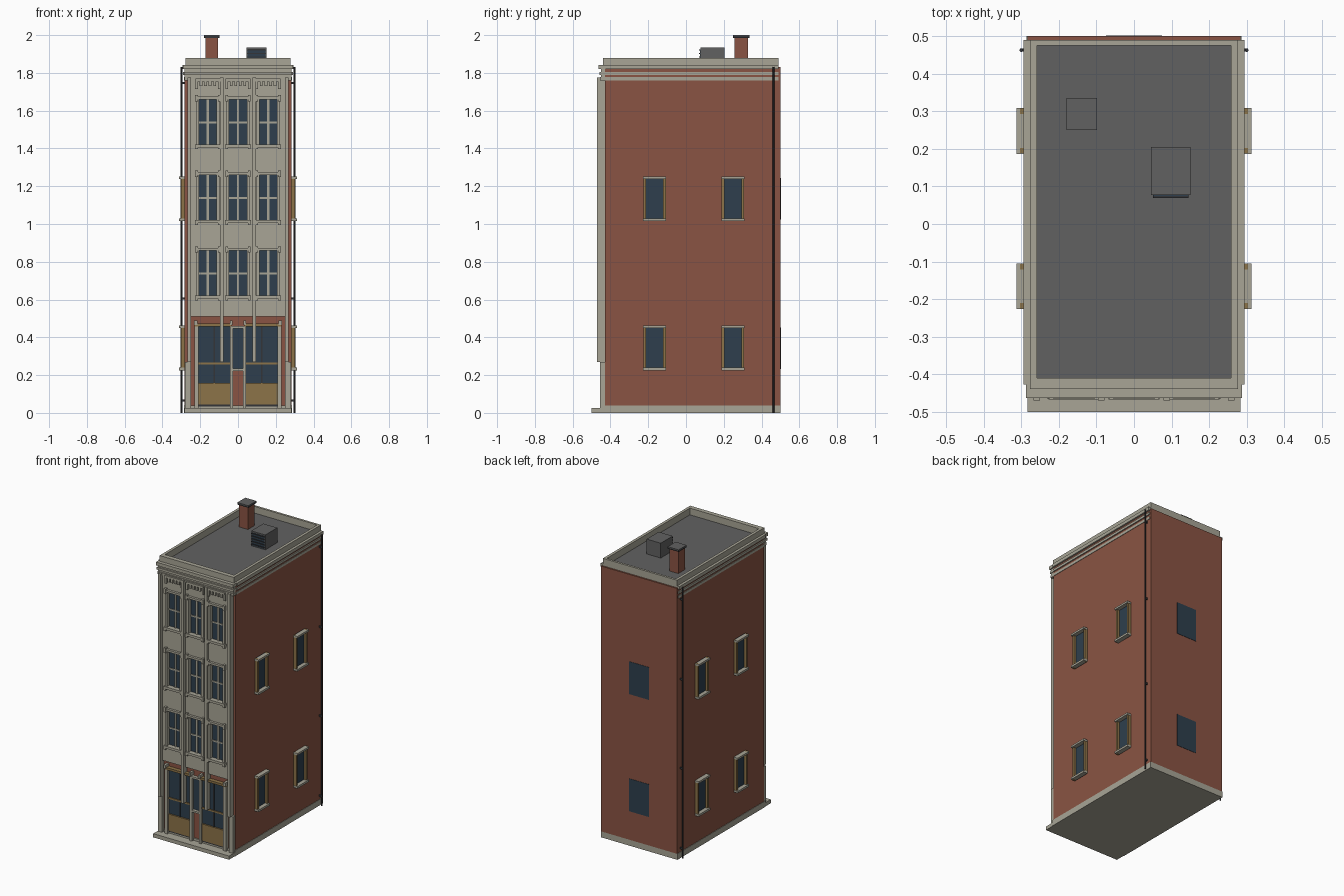
import bpy, bmesh
from mathutils import Matrix, Vector

cube = bpy.data.objects.get("Cube")
if cube:
    bpy.data.objects.remove(cube, do_unlink=True)


def material(name, rgb):
    lin = [((c / 255 + 0.055) / 1.055) ** 2.4 for c in rgb] + [1]
    m = bpy.data.materials.new(name)
    m.use_nodes = True
    m.diffuse_color = lin
    bsdf = m.node_tree.nodes["Principled BSDF"]
    bsdf.inputs["Base Color"].default_value = lin
    bsdf.inputs["Roughness"].default_value = 0.8
    return m


BRICK = material("brick", (138, 84, 67))
STONE = material("pale stone", (168, 165, 150))
GLASS = material("dark glass", (46, 63, 77))
WOOD = material("tan wood", (140, 115, 72))
ROOF = material("roof grey", (97, 97, 97))
DARK = material("dark metal", (52, 53, 56))


def build(name, mat, boxes):
    """One object from boxes given as (x0, x1, y0, y1, z0, z1)."""
    bm = bmesh.new()
    for x0, x1, y0, y1, z0, z1 in boxes:
        size = Matrix.Diagonal((abs(x1 - x0), abs(y1 - y0), abs(z1 - z0), 1))
        mid = Vector((x0 + x1, y0 + y1, z0 + z1)) / 2
        bmesh.ops.create_cube(bm, size=1, matrix=Matrix.Translation(mid) @ size)
    mesh = bpy.data.meshes.new(name)
    bm.to_mesh(mesh)
    bm.free()
    mesh.materials.append(mat)
    ob = bpy.data.objects.new(name, mesh)
    bpy.context.collection.objects.link(ob)
    return ob


def mirrored(boxes):
    return boxes + [(-b, -a, *rest) for a, b, *rest in boxes]


W, FRONT, BACK = 0.283, -0.43, 0.5

# Main block, base and roof
build("brick_body", BRICK, [(-W, W, FRONT, BACK, 0.04, 1.83)])
build("base_course", STONE, [(-W - 0.003, W + 0.003, -0.438, BACK, 0, 0.04)])
build("front_step", STONE, [(-W, W, -0.5, -0.43, 0, 0.025)])
build("roof_deck", ROOF, [(-0.262, 0.262, -0.415, 0.48, 1.82, 1.835)])
build("parapet", STONE,
      mirrored([(0.258, 0.277, -0.44, 0.49, 1.82, 1.88)]) +
      [(-0.258, 0.258, -0.44, -0.41, 1.82, 1.88),
       (-0.258, 0.258, 0.475, 0.49, 1.82, 1.88)])

# Stepped cornice: side bands plus deeper front bands
side_bands, front_bands = [], []
for z0, z1, out in [(1.76, 1.777, 0), (1.79, 1.806, 0.004), (1.82, 1.842, 0.008)]:
    side_bands.append((0.27, 0.286 + out, -0.427, 0.49, z0, z1))
    front_bands.append((-0.284 - out / 2, 0.284 + out / 2, -0.455 - out, -0.42, z0, z1))
build("side_cornice", STONE, mirrored(side_bands))
build("front_cornice", STONE, front_bands + [(-W, W, -0.45, -0.42, 1.765, 1.84)])

# Upper front: stone facing with openings, pilasters, corbel teeth
COLS = [-0.16, 0, 0.16]
ROWS = [0.62, 1.02, 1.42]
HALF, TALL = 0.05, 0.24
facing = []
edges = [-0.255] + [c + s * HALF for c in COLS for s in (-1, 1)] + [0.255]
for a, b in zip(edges[::2], edges[1::2]):
    facing.append((a, b, -0.45, FRONT, 0.51, 1.77))
levels = [0.51] + [z + d for z in ROWS for d in (0, TALL)] + [1.77]
for c in COLS:
    for a, b in zip(levels[::2], levels[1::2]):
        facing.append((c - HALF, c + HALF, -0.45, FRONT, a, b))
build("stone_facing", STONE, facing)
build("pilasters", STONE, mirrored(
    [(x - 0.009, x + 0.009, -0.47, FRONT, 0.27, 1.775) for x in (0.087, 0.259)]))
build("lower_corner_piers", STONE, mirrored([(0.25, 0.28, -0.455, FRONT, 0.025, 0.27)]))

teeth = []
for c in COLS:
    teeth.append((c - 0.065, c + 0.065, -0.464, -0.44, 1.755, 1.77))
    for i in range(6):
        x = c - 0.06 + i * 0.024
        drop = 0.04 if i in (0, 5) else 0.025
        teeth.append((x - 0.007, x + 0.007, -0.462, -0.44, 1.755 - drop, 1.76))
build("corbel_teeth", STONE, teeth)

# Upper front windows
panes, trim, bars, corbels = [], [], [], []
for c in COLS:
    for z in ROWS:
        top = z + TALL
        panes.append((c - HALF, c + HALF, -0.435, -0.425, z, top))
        for s in (-1, 1):
            x = c + s * 0.055
            trim.append((x - 0.008, x + 0.008, -0.46, -0.43, z, top))
            e = c + s * 0.06
            corbels.append((e - 0.007, e + 0.007, -0.468, -0.44, top - 0.012, top + 0.022))
            corbels.append((e - 0.007, e + 0.007, -0.468, -0.44, z - 0.024, z))
        trim.append((c - 0.064, c + 0.064, -0.466, -0.43, top, top + 0.014))
        trim.append((c - 0.068, c + 0.068, -0.468, -0.43, z - 0.014, z + 0.002))
        bars.append((c - 0.006, c + 0.006, -0.442, -0.43, z, top))
        bars.append((c - HALF, c + HALF, -0.44, -0.43, z + 0.112, z + 0.122))
build("front_window_glass", GLASS, panes)
build("front_window_trim", STONE, trim)
build("front_window_bars", STONE, bars)
build("front_window_corbels", STONE, corbels)

# Shop windows on both sides of the entrance
build("shop_glass", GLASS, mirrored([(0.04, 0.22, -0.436, -0.42, 0.15, 0.46)]))
build("shop_panels", WOOD, mirrored(
    [(0.042, 0.21, -0.446, -0.42, 0.045, 0.157),
     (0.042, 0.21, -0.442, -0.42, 0.257, 0.268),
     (0.035, 0.23, -0.458, -0.42, 0.458, 0.473)]))
build("shop_mullions", DARK, mirrored(
    [(0.123, 0.129, -0.441, -0.42, 0.157, 0.46),
     (0.042, 0.21, -0.44, -0.42, 0.035, 0.045)]))
build("shop_jambs", STONE, mirrored(
    [(0.208, 0.23, -0.455, -0.42, 0.025, 0.46),
     (0.026, 0.042, -0.455, -0.42, 0.025, 0.46),
     (0.215, 0.232, -0.465, -0.42, 0.465, 0.49),
     (0.028, 0.042, -0.465, -0.42, 0.465, 0.49)]))

# Narrow centre opening
build("centre_glass", GLASS, [(-0.026, 0.026, -0.436, -0.42, 0.235, 0.45)])
build("centre_sill_and_head", STONE,
      [(-0.028, 0.028, -0.455, -0.42, 0.222, 0.234),
       (-0.028, 0.028, -0.452, -0.42, 0.447, 0.46)])

# Side windows
glass, jambs, stones = [], [], []
for y in (-0.166, 0.248):
    for z0 in (0.225, 1.015):
        z1 = z0 + 0.237
        glass.append((0.28, 0.286, y - 0.05, y + 0.05, z0, z1))
        for s in (-1, 1):
            jambs.append((0.28, 0.303, y + s * 0.052 - 0.007, y + s * 0.052 + 0.007, z0, z1))
        stones.append((0.28, 0.313, y - 0.061, y + 0.061, z1 - 0.013, z1))
        stones.append((0.28, 0.313, y - 0.061, y + 0.061, z0, z0 + 0.014))
build("side_window_glass", GLASS, mirrored(glass))
build("side_window_jambs", WOOD, mirrored(jambs))
build("side_window_sills_and_heads", STONE, mirrored(stones))

# Back windows
build("back_window_glass", GLASS,
      [(-0.075, 0.075, 0.495, 0.502, z, z + 0.22) for z in (0.233, 1.023)])

# Chimney
build("chimney_stack", BRICK, [(-0.172, -0.106, 0.257, 0.327, 1.82, 1.988)])
build("chimney_cap", DARK, [(-0.18, -0.098, 0.25, 0.335, 1.986, 1.994)])
build("chimney_cap_top", ROOF, [(-0.18, -0.098, 0.25, 0.335, 1.994, 2.0)])

# Rooftop vent unit with louvres
build("vent_unit", ROOF, [(0.045, 0.15, 0.077, 0.205, 1.83, 1.935)])
build("vent_opening", GLASS, [(0.05, 0.145, 0.074, 0.08, 1.84, 1.925)])
build("vent_slats", DARK,
      [(0.05, 0.145, 0.069, 0.08, 1.846 + i * 0.018, 1.852 + i * 0.018) for i in range(5)])

# Drainpipes near the back corners
for side, x in (("left", 0.3), ("right", -0.3)):
    bpy.ops.mesh.primitive_cylinder_add(vertices=8, radius=0.005, depth=1.83,
                                        location=(x, 0.463, 0.915))
    pipe = bpy.context.object
    pipe.name = side + "_drainpipe"
    pipe.data.materials.append(DARK)
build("drainpipe_brackets", DARK, mirrored(
    [(0.28, 0.302, 0.459, 0.467, z, z + 0.012) for z in (0.06, 0.6, 1.2, 1.74)]))
